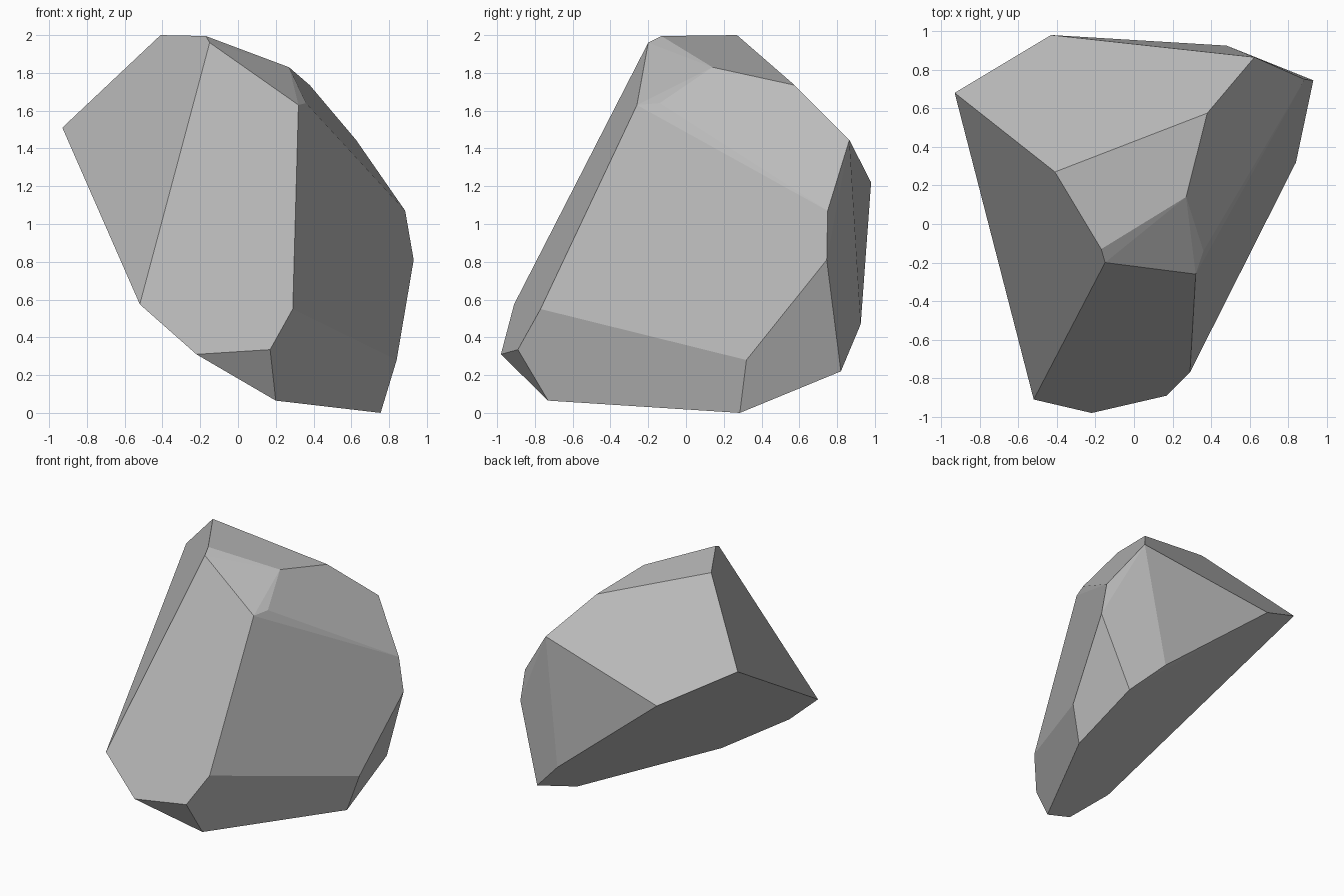
import bpy
import bmesh
import math

# Remove the default cube
default_cube = bpy.data.objects.get("Cube")
if default_cube:
    bpy.data.objects.remove(default_cube, do_unlink=True)


def flat_material(name, colour):
    material = bpy.data.materials.new(name)
    material.use_nodes = True
    material.diffuse_color = colour
    shader = next(n for n in material.node_tree.nodes if n.type == "BSDF_PRINCIPLED")
    shader.inputs["Base Color"].default_value = colour
    shader.inputs["Roughness"].default_value = 0.9
    return material


def faceted_rock(name, corners, material):
    """Wrap the corners in a convex hull and merge coplanar triangles into facets."""
    bm = bmesh.new()
    for corner in corners:
        bm.verts.new(corner)
    bmesh.ops.convex_hull(bm, input=bm.verts[:])
    bmesh.ops.dissolve_limit(bm, angle_limit=math.radians(3),
                             verts=bm.verts[:], edges=bm.edges[:])
    bmesh.ops.recalc_face_normals(bm, faces=bm.faces[:])
    for face in bm.faces:
        face.smooth = False
    mesh = bpy.data.meshes.new(name)
    bm.to_mesh(mesh)
    bm.free()
    mesh.materials.append(material)
    rock = bpy.data.objects.new(name, mesh)
    bpy.context.scene.collection.objects.link(rock)
    return rock


# Corners of the crown, from the peak down the back shoulder
crown = [
    (-0.41, 0.27, 2.0), (-0.17, -0.13, 1.995), (-0.15, -0.2, 1.96),
    (0.27, 0.14, 1.83), (0.38, 0.575, 1.735),
    (0.32, -0.26, 1.63), (0.36, -0.14, 1.64),
]

# Corners of the flanks: left, back and right
flanks = [
    (0.625, 0.865, 1.445), (0.885, 0.75, 1.07), (0.93, 0.745, 0.81),
    (0.84, 0.32, 0.28), (-0.43, 0.98, 1.22), (-0.93, 0.68, 1.51),
]

# Corners of the front toe and the slanted underside
base = [
    (0.29, -0.77, 0.55), (0.17, -0.89, 0.335),
    (-0.52, -0.91, 0.575), (-0.22, -0.98, 0.31), (0.2, -0.73, 0.065),
    (0.755, 0.285, 0), (0.73, 0.82, 0.22), (0.48, 0.925, 0.47),
]

stone_grey = flat_material("stone grey", (0.5, 0.5, 0.5, 1))
faceted_rock("rock", crown + flanks + base, stone_grey)
